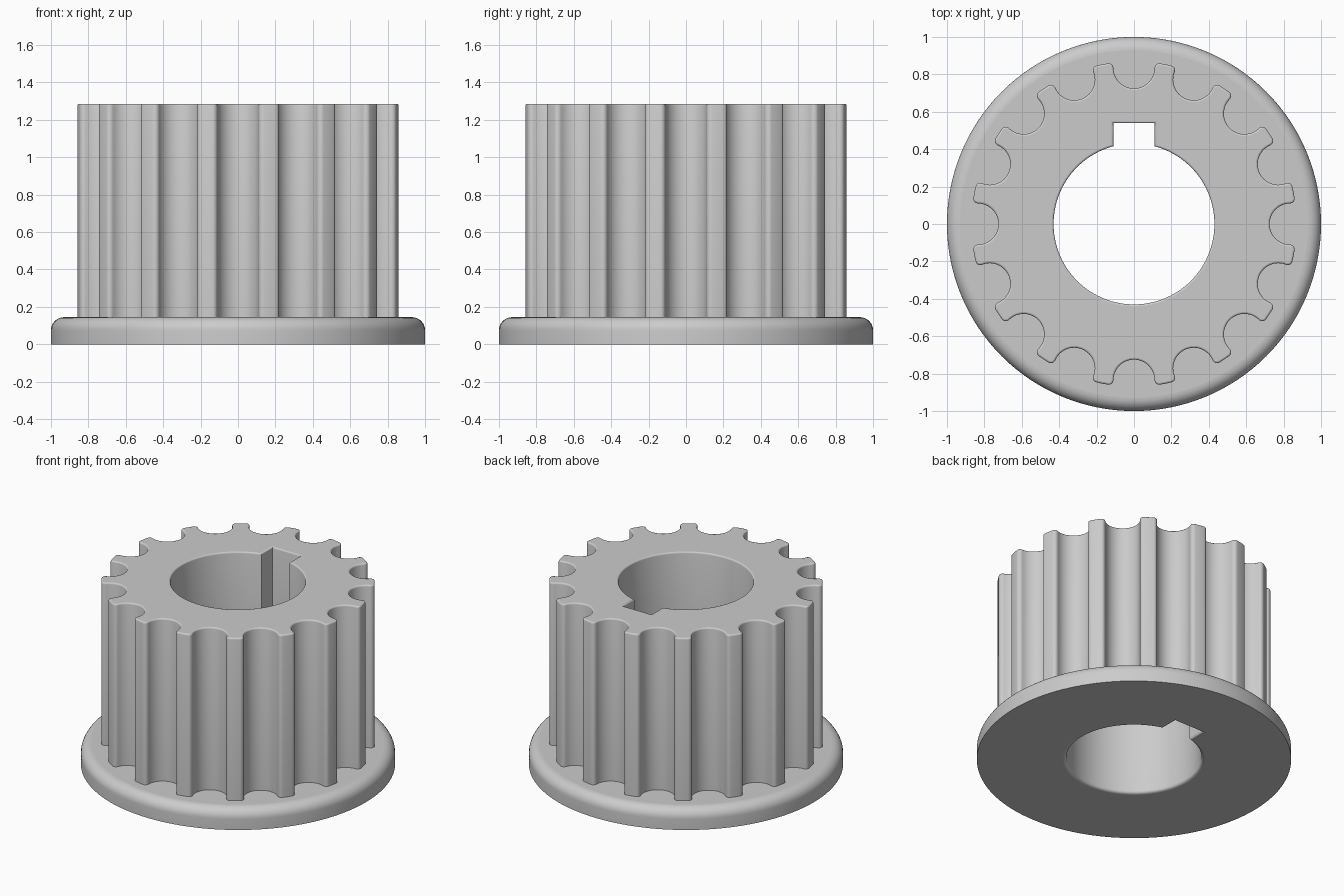
import bpy, bmesh, math
from math import sin, cos, pi

if "Cube" in bpy.data.objects:
    bpy.data.objects.remove(bpy.data.objects["Cube"], do_unlink=True)

TEETH, TIP_R, GROOVE_C, GROOVE_R, FILLET = 16, 0.87, 0.835, 0.11, 0.025
HEIGHT, FLANGE_H, FLANGE_EDGE = 1.285, 0.145, 0.07
BORE_R, KEY_HALF, KEY_TOP = 0.43, 0.11, 0.54
TOP_EASE, BOTTOM_EASE = 0.01, 0.02

steel = bpy.data.materials.new("steel grey")
steel.use_nodes = True
steel.diffuse_color = (0.6, 0.6, 0.6, 1)
steel.node_tree.nodes["Principled BSDF"].inputs["Base Color"].default_value = (0.6, 0.6, 0.6, 1)


def arc(cx, cy, r, a0, a1, n):
    return [(cx + r * cos(a0 + (a1 - a0) * i / n), cy + r * sin(a0 + (a1 - a0) * i / n))
            for i in range(n + 1)]


def flange_outline(inset):
    return arc(0, 0, 1 - inset, 0, 2 * pi, 128)[:-1]


def drum_outline(inset):
    """Round grooves between teeth with rounded corners, shrunk by the inset."""
    d, reach = TIP_R - FILLET, GROOVE_R + FILLET
    a = math.acos((d * d + GROOVE_C ** 2 - reach ** 2) / (2 * d * GROOVE_C))
    fx, fy = d * cos(a), d * sin(a)
    touch = math.atan2(fy, fx - GROOVE_C)
    corner = arc(fx, fy, FILLET - inset, touch + pi, a + 2 * pi, 6)
    hollow = arc(GROOVE_C, 0, GROOVE_R + inset, 2 * pi - touch, touch, 24)
    groove = [(x, -y) for x, y in corner[::-1]] + hollow[1:-1] + corner
    tip = pi / TEETH
    groove.append(((TIP_R - inset) * cos(tip), (TIP_R - inset) * sin(tip)))
    points = []
    for k in range(TEETH):
        c, s = cos(2 * pi * k / TEETH), sin(2 * pi * k / TEETH)
        points += [(x * c - y * s, x * s + y * c) for x, y in groove]
    return points


def bore_outline(grow):
    """Round bore with a square keyway towards the back."""
    r, half, top = BORE_R + grow, KEY_HALF + grow, KEY_TOP + grow
    k = math.asin(half / r)
    return arc(0, 0, r, pi / 2 + k, 5 * pi / 2 - k, 96) + [(half, top), (-half, top)]


def rounding(r, n):
    """Quarter round as (inset, drop) pairs, from the wall to the flat."""
    return [(r * (1 - cos(pi / 2 * i / n)), r * (1 - sin(pi / 2 * i / n))) for i in range(n + 1)]


bm = bmesh.new()


def loft(outline, layers):
    """Join outlines given as (inset, z) into a wall; return its first and last ring."""
    rings = [[bm.verts.new((x, y, z)) for x, y in outline(inset)] for inset, z in layers]
    for low, high in zip(rings, rings[1:]):
        for i in range(len(low)):
            j = (i + 1) % len(low)
            bm.faces.new((low[i], low[j], high[j], high[i]))
    return rings[0], rings[-1]


def flat_ring(outer, inner):
    """Fill the level face between two rings and keep its borders crisp."""
    edges = [bm.edges.get((ring[i - 1], ring[i])) for ring in (outer, inner)
             for i in range(len(ring))]
    bmesh.ops.triangle_fill(bm, use_beauty=True, edges=edges, normal=(0, 0, 1))
    for edge in edges:
        edge.smooth = False


# Flange with a rounded upper rim
flange_bottom, flange_top = loft(flange_outline, [(0, 0)] + [
    (inset, FLANGE_H - drop) for inset, drop in rounding(FLANGE_EDGE, 8)])

# Toothed drum with an eased top edge
drum_bottom, drum_top = loft(drum_outline, [(0, FLANGE_H)] + [
    (inset, HEIGHT - drop) for inset, drop in rounding(TOP_EASE, 3)])

# Bore with keyway, eased at both mouths
bore_bottom, bore_top = loft(bore_outline, [
    (inset, drop) for inset, drop in rounding(BOTTOM_EASE, 4)[::-1]] + [
    (inset, HEIGHT - drop) for inset, drop in rounding(TOP_EASE, 3)])

# Level faces: underside, flange shoulder and drum top
flat_ring(flange_bottom, bore_bottom)
flat_ring(flange_top, drum_bottom)
flat_ring(drum_top, bore_top)

bmesh.ops.recalc_face_normals(bm, faces=bm.faces)
mesh = bpy.data.meshes.new("toothed_pulley")
bm.to_mesh(mesh)
bm.free()
mesh.materials.append(steel)
pulley = bpy.data.objects.new("toothed_pulley", mesh)
bpy.context.collection.objects.link(pulley)

bpy.ops.object.select_all(action='DESELECT')
pulley.select_set(True)
bpy.context.view_layer.objects.active = pulley
bpy.ops.object.shade_smooth_by_angle(angle=math.radians(35), keep_sharp_edges=True)
